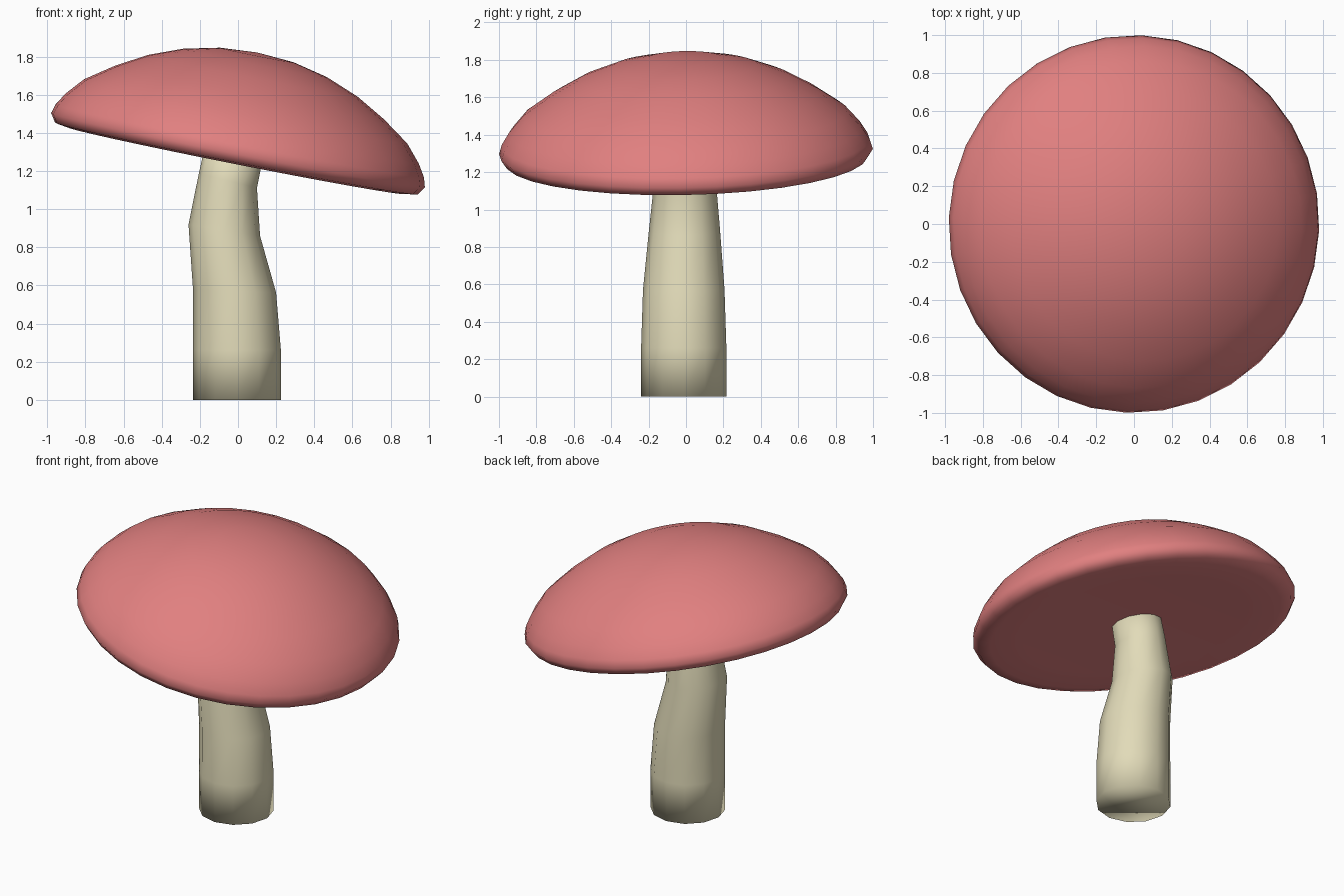
import bpy
import bmesh
from math import cos, sin, pi, radians
from mathutils import Matrix, Vector

cube = bpy.data.objects.get("Cube")
if cube:
    bpy.data.objects.remove(cube, do_unlink=True)


def material(name, rgb):
    mat = bpy.data.materials.new(name)
    mat.use_nodes = True
    mat.diffuse_color = (*rgb, 1)
    mat.node_tree.nodes["Principled BSDF"].inputs["Base Color"].default_value = (*rgb, 1)
    return mat


def ring(bm, centre, rx, ry, tilt, sides):
    turn = Matrix.Rotation(radians(tilt), 3, "Y")
    angles = [2 * pi * i / sides for i in range(sides)]
    return [bm.verts.new(Vector(centre) + turn @ Vector((rx * cos(a), ry * sin(a), 0)))
            for a in angles]


def loft(name, rings, sides, mat, bottom=None, top=None):
    """Skin a stack of rings; close each end with a pole point or a flat face."""
    bm = bmesh.new()
    loops = [ring(bm, *r, sides) for r in rings]
    for low, high in zip(loops, loops[1:]):
        for i in range(sides):
            j = (i + 1) % sides
            bm.faces.new((low[i], low[j], high[j], high[i]))
    for loop, pole in ((loops[0], bottom), (loops[-1], top)):
        if pole is None:
            bm.faces.new(loop)
        else:
            tip = bm.verts.new(pole)
            for i in range(sides):
                bm.faces.new((loop[i], loop[(i + 1) % sides], tip))
    bmesh.ops.recalc_face_normals(bm, faces=bm.faces)
    for face in bm.faces:
        face.smooth = True
    mesh = bpy.data.meshes.new(name)
    bm.to_mesh(mesh)
    bm.free()
    mesh.materials.append(mat)
    obj = bpy.data.objects.new(name, mesh)
    bpy.context.collection.objects.link(obj)
    return obj


cap_red = material("cap red", (0.75, 0.215, 0.215))
stem_cream = material("stem cream", (0.76, 0.71, 0.485))

# Stem: gently bent column, rings leaning as it nears the cap
stem_rings = [
    ((-0.005, -0.012, 0), 0.23, 0.228, 0),
    ((-0.005, -0.012, 0.26), 0.23, 0.228, 0),
    ((-0.018, -0.012, 0.57), 0.218, 0.218, 2),
    ((-0.072, -0.008, 0.89), 0.19, 0.19, 9),
    ((-0.053, -0.005, 1.15), 0.157, 0.165, 14),
    ((-0.015, -0.005, 1.33), 0.155, 0.155, 12),
]
loft("stem", stem_rings, 12, stem_cream)

# Cap: shallow dome with a rounded rim and faintly hollow underside, tilted
cap_profile = [
    (0.4, -0.047), (0.7, -0.052), (0.9, -0.056), (0.97, -0.045), (1.0, 0.0),
    (0.985, 0.05), (0.945, 0.115), (0.865, 0.207), (0.72, 0.308), (0.56, 0.398),
    (0.385, 0.466), (0.2, 0.508),
]
cap = loft("cap", [((0, 0, h), r, r, 0) for r, h in cap_profile], 32, cap_red,
           bottom=(0, 0, -0.045), top=(0, 0, 0.522))
cap.location = (0, 0, 1.31)
cap.rotation_mode = "ZXY"
cap.rotation_euler = (radians(1.2), radians(11.2), radians(-2))
